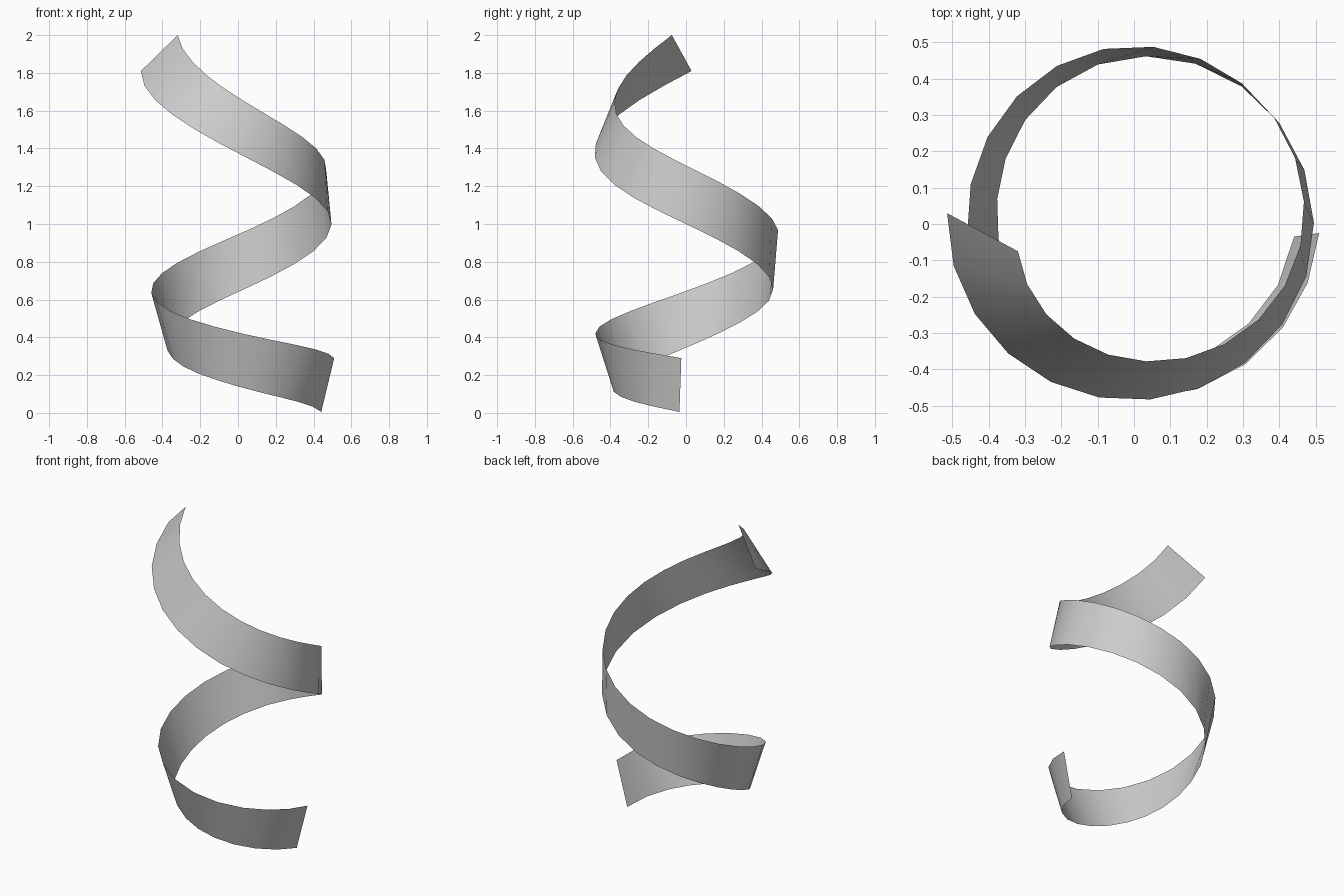
import bpy
import math

if "Cube" in bpy.data.objects:
    bpy.data.objects.remove(bpy.data.objects["Cube"])

SEGMENTS = 32


def smooth(keys, x):
    """Cubic Hermite interpolation through (x, value) pairs."""
    n = len(keys)

    def slope(i):
        a, b = keys[max(i - 1, 0)], keys[min(i + 1, n - 1)]
        return (b[1] - a[1]) / (b[0] - a[0])

    i = 0
    while i < n - 2 and x > keys[i + 1][0]:
        i += 1
    (x0, v0), (x1, v1) = keys[i], keys[i + 1]
    h = x1 - x0
    t = (x - x0) / h
    return ((2*t**3 - 3*t**2 + 1) * v0 + (t**3 - 2*t**2 + t) * h * slope(i)
            + (3*t**2 - 2*t**3) * v1 + (t**3 - t**2) * h * slope(i + 1))


def rim(steps, profile):
    """steps: (index, clockwise degrees); profile: (degrees, radius, z)."""
    radii = [(c, r) for c, r, z in profile]
    heights = [(c, z) for c, r, z in profile]
    points = []
    for i in range(SEGMENTS + 1):
        c = smooth(steps, i)
        r, a = smooth(radii, c), -math.radians(c)
        points.append((r * math.cos(a), r * math.sin(a), smooth(heights, c)))
    return points


# Lower and upper rims of the twisting ribbon
lower = rim([(0, 4.5), (2, 41), (11, 190.4), (17, 291), (25, 428), (32, 543.3)],
            [(4.5, .442, .005), (90, .39, .14), (180, .377, .345), (270, .46, .64),
             (360, .495, 1.0), (450, .485, 1.375), (543.3, .515, 1.81)])
upper = rim([(0, 2.8), (3, 51.5), (11, 193.7), (17, 292), (25, 413), (32, 526.8)],
            [(2.8, .51, .29), (90, .48, .425), (180, .46, .645), (270, .49, .945),
             (360, .467, 1.31), (450, .375, 1.67), (526.8, .328, 2.0)])

# Spiral ribbon: a single strip of quads between the rims
n = SEGMENTS + 1
faces = [(i, i + 1, n + i + 1, n + i) for i in range(SEGMENTS)]
mesh = bpy.data.meshes.new("spiral_ribbon")
mesh.from_pydata(lower + upper, [], faces)
mesh.update()
ribbon = bpy.data.objects.new("spiral_ribbon", mesh)
bpy.context.collection.objects.link(ribbon)
for p in mesh.polygons:
    p.use_smooth = True
